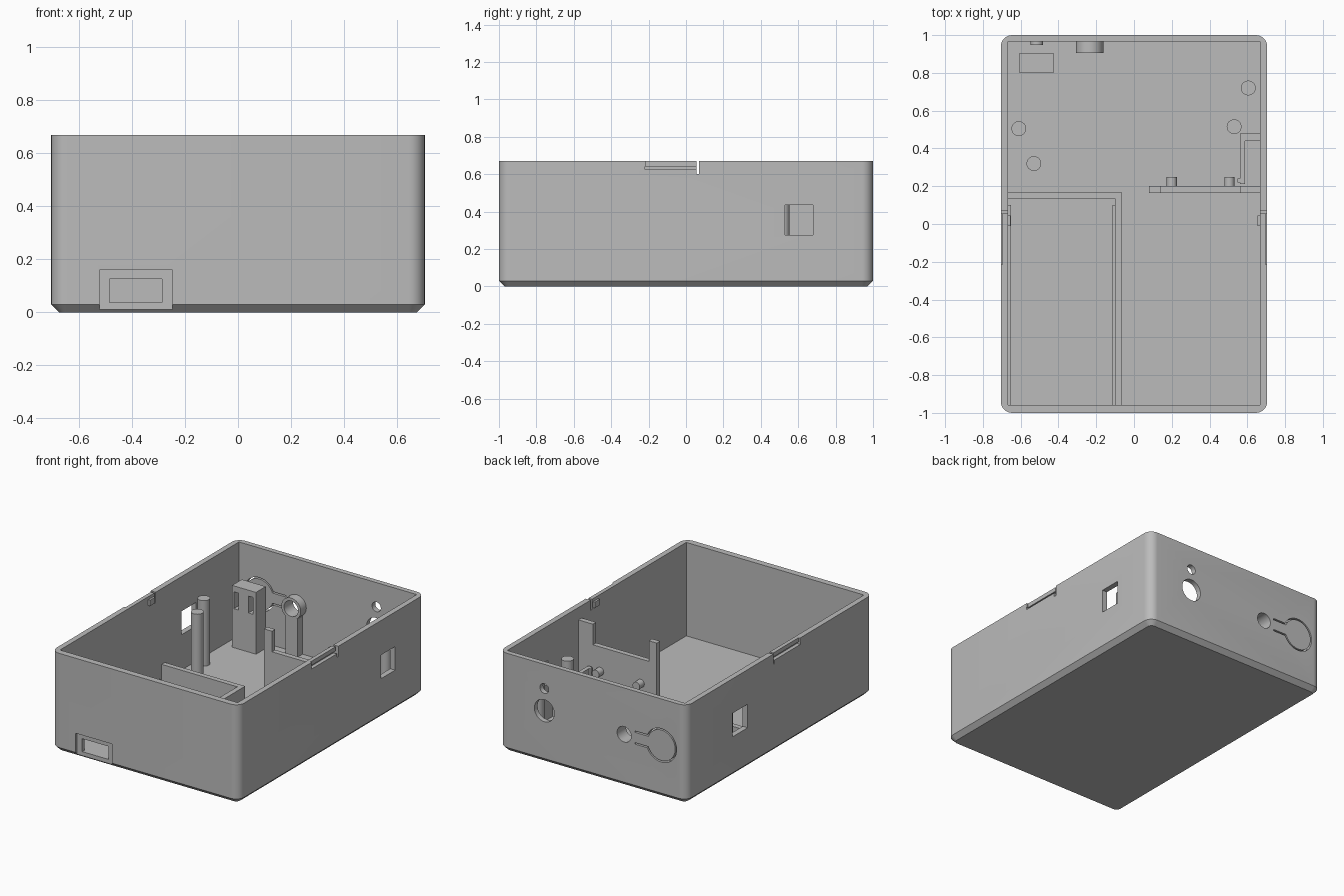
import bpy, bmesh
from math import sin, cos, asin, pi

cube = bpy.data.objects.get("Cube")
if cube:
    bpy.data.objects.remove(cube, do_unlink=True)

grey = bpy.data.materials.new("plastic_grey")
grey.use_nodes = True
grey.diffuse_color = (0.5, 0.5, 0.5, 1)
grey.node_tree.nodes["Principled BSDF"].inputs["Base Color"].default_value = (0.5, 0.5, 0.5, 1)

L, W, H = 1.0, 0.705, 0.67        # half length, half width, height
IN_X, FRONT, BACK, FLOOR = 0.668, -0.957, 0.965, 0.035
PORT_Z = 0.355                    # shared centre height of the ports


def finish(name, bm):
    bmesh.ops.recalc_face_normals(bm, faces=bm.faces[:])
    mesh = bpy.data.meshes.new(name)
    bm.to_mesh(mesh)
    bm.free()
    mesh.materials.append(grey)
    obj = bpy.data.objects.new(name, mesh)
    bpy.context.collection.objects.link(obj)
    return obj


def loft(name, rings):
    """Skin matching rings of points and cap both ends."""
    bm = bmesh.new()
    loops = [[bm.verts.new(p) for p in ring] for ring in rings]
    n = len(loops[0])
    for a, b in zip(loops, loops[1:]):
        for i in range(n):
            j = (i + 1) % n
            bm.faces.new((a[i], a[j], b[j], b[i]))
    bm.faces.new(loops[0][::-1])
    bm.faces.new(loops[-1])
    return finish(name, bm)


def box(name, x0, x1, y0, y1, z0, z1):
    ring = [(x0, y0), (x1, y0), (x1, y1), (x0, y1)]
    return loft(name, [[(x, y, z) for x, y in ring] for z in (z0, z1)])


def extrude_y(name, outline, y0, y1):
    return loft(name, [[(x, y, z) for x, z in outline] for y in (y0, y1)])


def circle(cx, cy, r, n=32):
    return [(cx + r * cos(2 * pi * i / n), cy + r * sin(2 * pi * i / n)) for i in range(n)]


def smooth(obj):
    bpy.ops.object.select_all(action="DESELECT")
    obj.select_set(True)
    bpy.context.view_layer.objects.active = obj
    bpy.ops.object.shade_smooth_by_angle(angle=0.5)


def cut(target, cutter):
    mod = target.modifiers.new("cut", "BOOLEAN")
    mod.operation, mod.solver, mod.object = "DIFFERENCE", "EXACT", cutter
    bpy.ops.object.select_all(action="DESELECT")
    target.select_set(True)
    bpy.context.view_layer.objects.active = target
    bpy.ops.object.modifier_apply(modifier=mod.name)
    bpy.data.objects.remove(cutter, do_unlink=True)


def rounded_rect(inset, z, r=0.06, n=8):
    pts = []
    for k, (sx, sy) in enumerate([(1, 1), (-1, 1), (-1, -1), (1, -1)]):
        for i in range(n + 1):
            a = pi / 2 * (k + i / n)
            pts.append((sx * (W - r) + (r - inset) * cos(a),
                        sy * (L - r) + (r - inset) * sin(a), z))
    return pts


# Shell with rounded corners and a chamfered foot, then hollowed
shell = loft("case_shell", [rounded_rect(0.03, 0), rounded_rect(0, 0.03), rounded_rect(0, H)])
cut(shell, box("cavity", -IN_X, IN_X, FRONT, BACK, FLOOR, 1))

# Front connector recess and its opening
cut(shell, box("recess", -0.523, -0.247, -1.1, -0.98, 0.01, 0.16))
cut(shell, box("opening", -0.485, -0.287, -1.1, -0.9, 0.037, 0.125))

# Square side windows
cut(shell, box("left_window", 0.6, 0.8, 0.53, 0.68, 0.275, 0.435))
cut(shell, box("right_window", -0.8, -0.6, 0.345, 0.505, 0.275, 0.435))

# Round ports in the back wall
for x, z, r in [(0.365, PORT_Z, 0.075), (0.365, 0.505, 0.033), (-0.235, PORT_Z, 0.053)]:
    cut(shell, extrude_y("port", circle(x, z, r), 0.9, 1.1))


# Flexible push button: a slit around a disc on an arm
def button_path(r, half):
    a0, cx, end = asin(half / r), -0.515, -0.315
    arc = [a0 + (2 * pi - 2 * a0) * i / 40 for i in range(41)]
    pts = [(cx + r * cos(a), PORT_Z + r * sin(a)) for a in arc]
    return [(end, PORT_Z + half)] + pts + [(end, PORT_Z - half)]


cut(shell, extrude_y("button_slit", button_path(0.114, 0.045) + button_path(0.104, 0.035)[::-1], 0.9, 1.1))

# Snap latches near the rim of both long sides
for side, s in (("left", 1), ("right", -1)):
    def span(a, b):
        return sorted((s * a, s * b))
    cut(shell, box("arm_relief", *span(0.695, 0.8), -0.215, 0.065, 0.64, 0.7))
    cut(shell, box("arm_groove", *span(0.68, 0.8), -0.22, 0.06, 0.625, 0.642))
    cut(shell, box("arm_end", *span(0.6, 0.8), 0.055, 0.07, 0.6, 0.7))
    box(side + "_latch_bump", *span(0.654, 0.67), -0.01, 0.045, 0.61, 0.65)
smooth(shell)

# Front left tray: two walls with low board rails
TRAY = 0.155
box("tray_back_wall", -0.672, -0.065, 0.135, 0.17, 0.03, TRAY)
box("tray_side_wall", -0.1, -0.065, -0.96, 0.136, 0.03, TRAY)
box("tray_inner_rail", -0.115, -0.098, -0.96, 0.1, 0.03, 0.07)
box("tray_outer_rail", -0.672, -0.65, -0.96, 0.1, 0.03, 0.07)

# Divider with raised ends and two locating pegs
divider = [(0.08, 0.03), (0.672, 0.03), (0.672, 0.585), (0.56, 0.585),
           (0.56, 0.445), (0.14, 0.445), (0.14, 0.585), (0.08, 0.585)]
extrude_y("divider", divider, 0.165, 0.2)
for x in (0.2, 0.505):
    smooth(extrude_y("divider_peg", circle(x, 0.28, 0.027, 24), 0.195, 0.25))

# Clip bracket beside the left window
box("bracket_back", 0.56, 0.672, 0.44, 0.478, 0.03, 0.3)
box("bracket_arm", 0.56, 0.587, 0.212, 0.445, 0.03, 0.3)
box("bracket_hook", 0.548, 0.565, 0.22, 0.24, 0.03, 0.3)

# Round mounting posts
for x, y in [(-0.61, 0.505), (-0.53, 0.32), (0.605, 0.72), (0.53, 0.515)]:
    ring = circle(x, y, 0.039)
    smooth(loft("mounting_post", [[(px, py, z) for px, py in ring] for z in (0.03, 0.48)]))

# Switch pillar with two slots, and the button's push pad
pillar = box("switch_pillar", -0.605, -0.425, 0.8, 0.905, 0.03, 0.455)
for x in (-0.575, -0.465):
    cut(pillar, box("slot", x - 0.017, x + 0.017, 0.7, 1, 0.3, 0.415))
smooth(extrude_y("button_pad", circle(-0.515, PORT_Z, 0.033, 24), 0.947, 0.97))

# Hollow boss behind the small back port, carried by a rib
boss = extrude_y("port_boss", circle(-0.235, PORT_Z, 0.073), 0.905, 0.968)
cut(boss, extrude_y("bore", circle(-0.235, PORT_Z, 0.053), 0.8, 1.1))
smooth(boss)
box("boss_rib", -0.28, -0.19, 0.91, 0.968, 0.03, 0.295)
